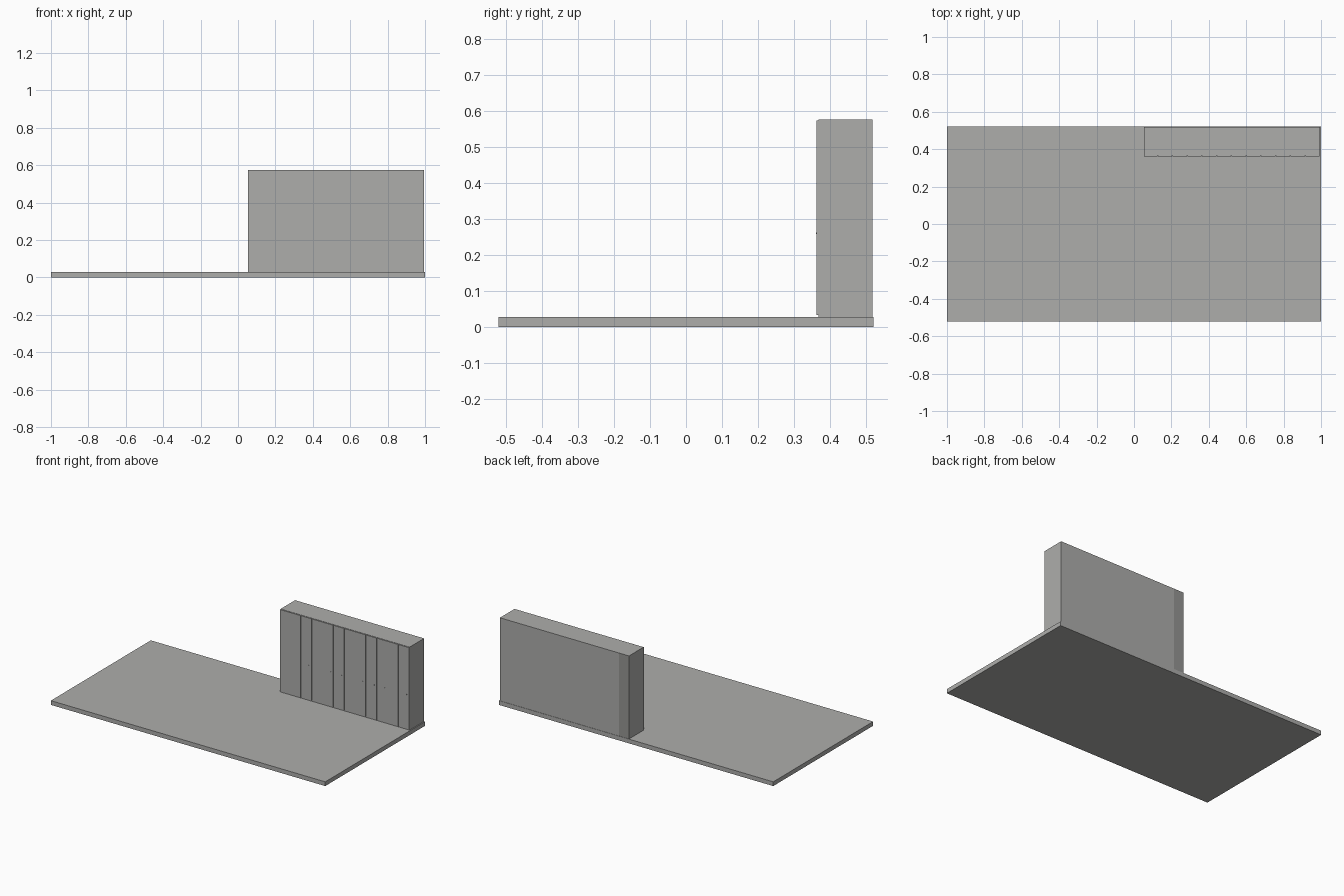
import bpy
import bmesh

default = bpy.data.objects.get("Cube")
if default:
    bpy.data.objects.remove(default, do_unlink=True)


def make_material(name, color):
    mat = bpy.data.materials.new(name)
    mat.use_nodes = True
    mat.diffuse_color = color
    mat.node_tree.nodes["Principled BSDF"].inputs["Base Color"].default_value = color
    return mat


gray = make_material("warm gray", (0.42, 0.42, 0.41, 1))
shade = make_material("darker gray", (0.3, 0.3, 0.29, 1))


def box(name, x0, x1, y0, y1, z0, z1):
    """Axis-aligned box between two corners."""
    bm = bmesh.new()
    bmesh.ops.create_cube(bm, size=1)
    for v in bm.verts:
        v.co.x = x1 if v.co.x > 0 else x0
        v.co.y = y1 if v.co.y > 0 else y0
        v.co.z = z1 if v.co.z > 0 else z0
    mesh = bpy.data.meshes.new(name)
    bm.to_mesh(mesh)
    bm.free()
    mesh.materials.append(gray)
    obj = bpy.data.objects.new(name, mesh)
    bpy.context.collection.objects.link(obj)
    return obj


FLOOR_TOP, TOP = 0.028, 0.575
FRONT, BACK = 0.367, 0.518
COUNT, PITCH, START = 12, 0.0789, 0.047
GAP = 0.0015

# Floor slab
box("floor_slab", -1, 1, -0.52, 0.52, 0, FLOOR_TOP)

# Row of narrow lockers: body, door and latch for each
for i in range(COUNT):
    left = max(START + i * PITCH, 0.053)
    right = START + (i + 1) * PITCH
    body = box(f"locker_body_{i + 1}", left, right, FRONT, BACK, FLOOR_TOP, TOP)
    box(f"locker_door_{i + 1}", left + GAP, right - GAP,
        FRONT - 0.005, FRONT, FLOOR_TOP + 0.005, TOP - 0.002)
    latch = right - 0.02
    box(f"locker_latch_{i + 1}", latch - 0.003, latch + 0.003,
        FRONT - 0.006, FRONT - 0.005, 0.258, 0.262)

    # The end locker has a darker back
    if i == 0:
        body.data.materials.append(shade)
        for face in body.data.polygons:
            if face.normal.y > 0.5:
                face.material_index = 1
